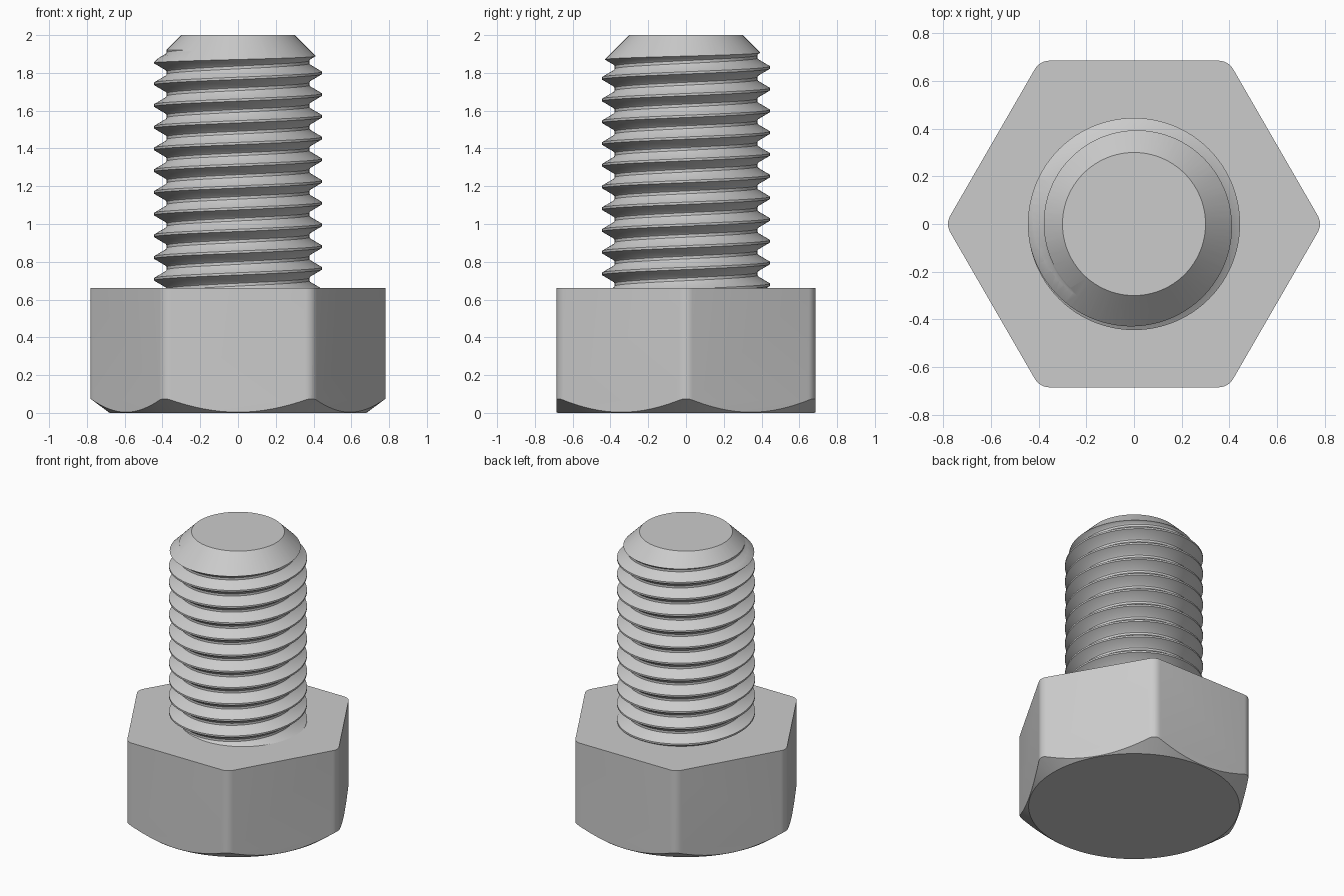
import bpy
import bmesh
from math import cos, sin, pi, radians

cube = bpy.data.objects.get("Cube")
if cube:
    bpy.data.objects.remove(cube, do_unlink=True)

HEAD_H, TOTAL_H, FLAT = 0.66, 2.0, 0.685
PITCH, CREST, ROOT = 0.115, 0.445, 0.378
SEGMENTS = 96

steel = bpy.data.materials.new("grey_steel")
steel.use_nodes = True
GREY = (0.6, 0.6, 0.6, 1)
steel.diffuse_color = GREY
steel.node_tree.nodes["Principled BSDF"].inputs["Base Color"].default_value = GREY


def add_object(name, bm):
    bmesh.ops.recalc_face_normals(bm, faces=bm.faces)
    mesh = bpy.data.meshes.new(name)
    bm.to_mesh(mesh)
    bm.free()
    mesh.materials.append(steel)
    obj = bpy.data.objects.new(name, mesh)
    bpy.context.collection.objects.link(obj)
    return obj


def revolve(name, profile):
    """Solid of revolution with flat caps from (radius, z) points."""
    bm = bmesh.new()
    rings = [[bm.verts.new((r * cos(2 * pi * i / SEGMENTS), r * sin(2 * pi * i / SEGMENTS), z))
              for i in range(SEGMENTS)] for r, z in profile]
    for low, high in zip(rings, rings[1:]):
        for i in range(SEGMENTS):
            j = (i + 1) % SEGMENTS
            bm.faces.new((low[i], low[j], high[j], high[i]))
    bm.faces.new(rings[0])
    bm.faces.new(rings[-1])
    return add_object(name, bm)


def trim(obj, envelope):
    """Keep only what lies inside the envelope, then shade smooth."""
    mod = obj.modifiers.new("trim", "BOOLEAN")
    mod.operation, mod.solver, mod.object = "INTERSECT", "EXACT", envelope
    bpy.ops.object.select_all(action="DESELECT")
    bpy.context.view_layer.objects.active = obj
    obj.select_set(True)
    bpy.ops.object.modifier_apply(modifier=mod.name)
    bpy.data.objects.remove(envelope, do_unlink=True)
    bpy.ops.object.shade_smooth_by_angle(angle=radians(25))


# Hexagonal head with rounded corners
bm = bmesh.new()
round_r = 0.07
corner = (FLAT - round_r) / cos(pi / 6)
outline = []
for k in range(6):
    a = k * pi / 3
    for s in range(-3, 4):
        b = a + s * pi / 18
        outline.append(bm.verts.new((corner * cos(a) + round_r * cos(b),
                                     corner * sin(a) + round_r * sin(b), 0)))
base = bm.faces.new(outline)
prism = bmesh.ops.extrude_face_region(bm, geom=[base])
top = [v for v in prism["geom"] if isinstance(v, bmesh.types.BMVert)]
bmesh.ops.translate(bm, verts=top, vec=(0, 0, HEAD_H))
head = add_object("hex_head", bm)
# Conical chamfer under the head
trim(head, revolve("head_envelope", [(0.68, 0), (0.95, 0.2), (0.95, 0.8)]))

# Helical thread: one tooth profile swept upward around the axis
tooth = [(CREST, -0.006), (CREST, 0.006), (ROOT + 0.006, 0.042),
         (ROOT, 0.05), (ROOT, 0.065), (ROOT + 0.006, 0.073)]
turns = 16
start = 1.80 - 12 * PITCH
bm = bmesh.new()
columns = []
for i in range(SEGMENTS + 1):
    t = i / SEGMENTS
    a = 2 * pi * t
    columns.append([bm.verts.new((r * cos(a), r * sin(a), start + PITCH * (k + t) + z))
                    for k in range(turns) for r, z in tooth])
for left, right in zip(columns, columns[1:]):
    for j in range(len(left) - 1):
        bm.faces.new((left[j], right[j], right[j + 1], left[j + 1]))
bmesh.ops.remove_doubles(bm, verts=bm.verts, dist=0.0001)

# Close both ends of the sweep
rim = [e for e in bm.edges if e.is_boundary]
low_tip = bm.verts.new((0, 0, start - 0.1))
high_tip = bm.verts.new((0, 0, start + PITCH * (turns + 1) + 0.1))
for e in rim:
    tip = low_tip if e.verts[0].co.z < 1.2 else high_tip
    bm.faces.new((e.verts[0], e.verts[1], tip))
shank = add_object("threaded_shank", bm)
# Chamfered tip and flat seat inside the head
trim(shank, revolve("shank_envelope", [(0.6, HEAD_H - 0.03), (0.6, 1.7), (0.3, TOTAL_H)]))
